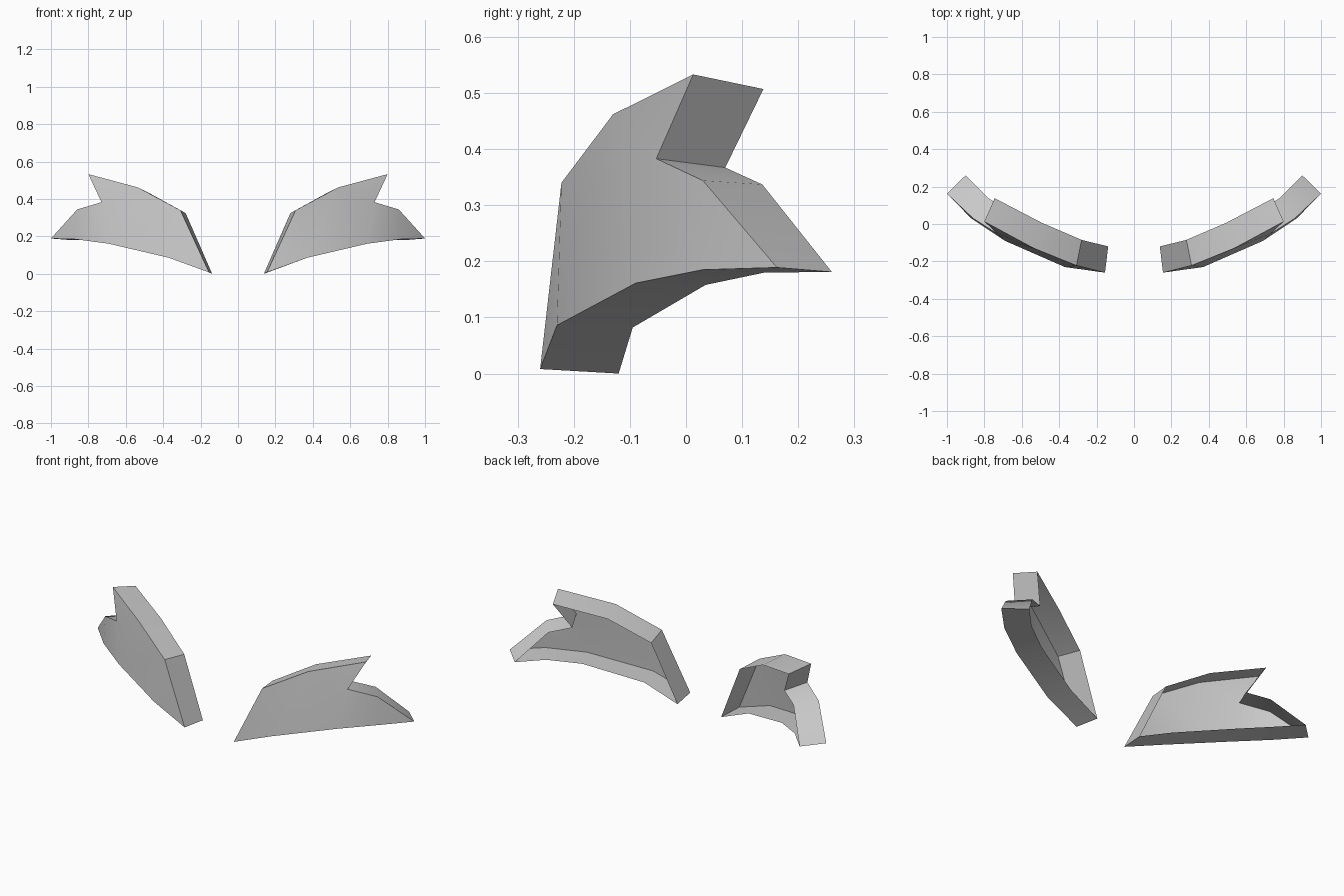
import bpy
import math

cube = bpy.data.objects.get("Cube")
if cube:
    bpy.data.objects.remove(cube, do_unlink=True)

grey = bpy.data.materials.new("plain_grey")
grey.use_nodes = True
color = (0.6, 0.6, 0.6, 1)
grey.diffuse_color = color
grey.node_tree.nodes["Principled BSDF"].inputs["Base Color"].default_value = color

# Outline of one panel, counterclockwise from its inner tip: front point, back point
outline = [
    ((0.155, -0.26, 0.008), (0.138, -0.12, 0.0)),     # inner tip
    ((0.37, -0.23, 0.086), (0.33, -0.095, 0.082)),    # lower edge
    ((0.69, -0.09, 0.161), (0.63, 0.035, 0.158)),
    ((0.87, 0.03, 0.185), (0.785, 0.14, 0.18)),
    ((1.0, 0.162, 0.189), (0.90, 0.26, 0.181)),       # outer tip
    ((0.86, 0.03, 0.344), (0.775, 0.136, 0.337)),     # lower prong
    ((0.73, -0.053, 0.383), (0.67, 0.07, 0.367)),     # notch
    ((0.80, 0.013, 0.533), (0.745, 0.138, 0.507)),    # upper prong
    ((0.535, -0.13, 0.462), (0.49, 0.005, 0.44)),     # upper edge
    ((0.308, -0.222, 0.34), (0.28, -0.085, 0.325)),
]
front_faces = [(0, 1, 9), (1, 2, 8, 9), (2, 6, 7, 8), (2, 3, 5, 6), (3, 4, 5)]


def make_panel(name, side):
    """Curved front skin with a rim turned back around it, open behind."""
    n = len(outline)
    verts = [(side * p[0], p[1], p[2]) for row in zip(*outline) for p in row]
    rim = [((i + 1) % n, i, n + i, n + (i + 1) % n) for i in range(n)]
    faces = front_faces + rim
    if side < 0:
        faces = [f[::-1] for f in faces]
    mesh = bpy.data.meshes.new(name)
    mesh.from_pydata(verts, [], faces)
    mesh.materials.append(grey)
    obj = bpy.data.objects.new(name, mesh)
    bpy.context.collection.objects.link(obj)
    bpy.ops.object.select_all(action='DESELECT')
    obj.select_set(True)
    bpy.context.view_layer.objects.active = obj
    bpy.ops.object.shade_smooth_by_angle(angle=math.radians(35))


make_panel("left_panel", 1)
make_panel("right_panel", -1)
